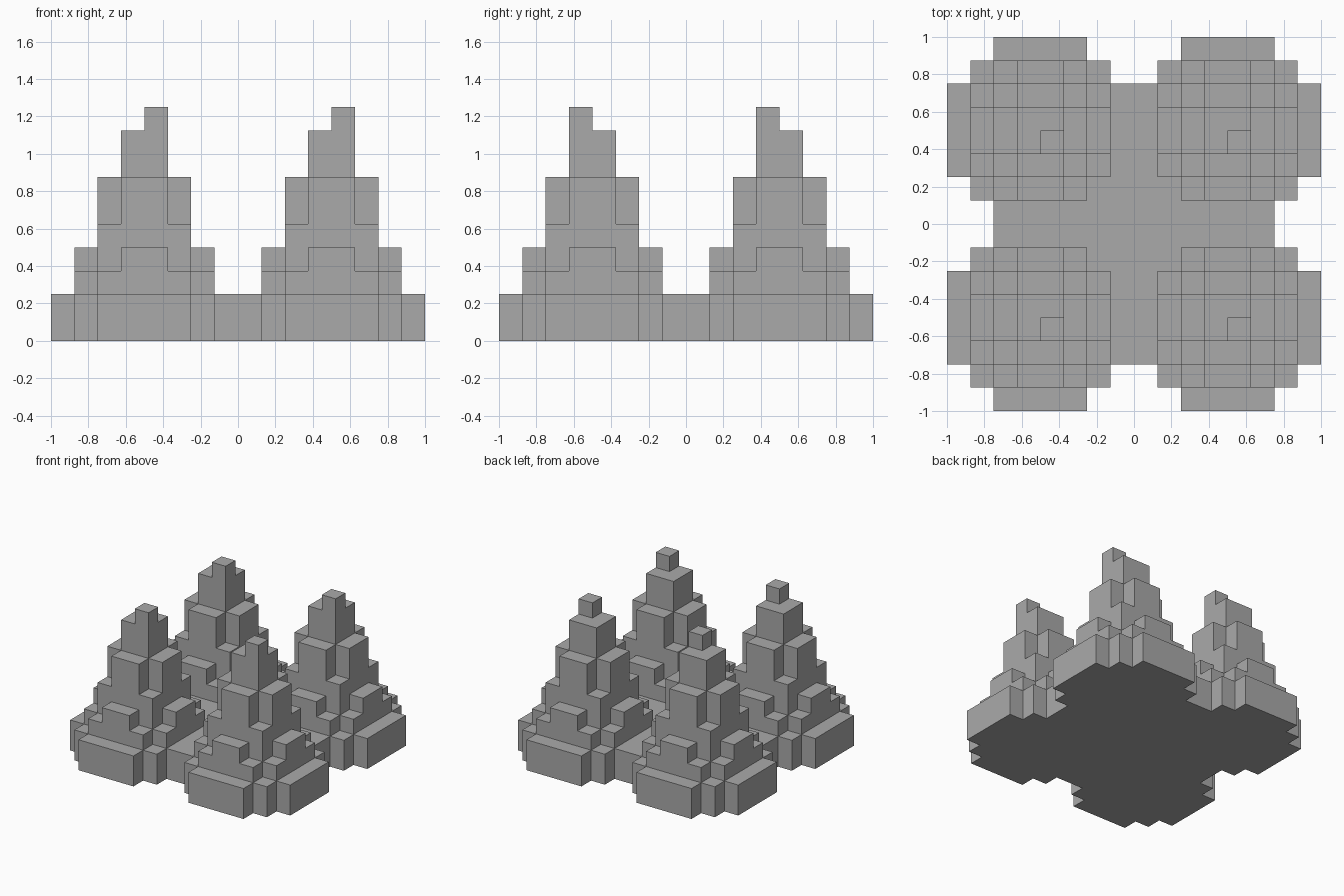
import bpy
import bmesh

cube = bpy.data.objects.get("Cube")
if cube:
    bpy.data.objects.remove(cube, do_unlink=True)

U = 0.125          # edge length of one building block
SLAB = 2           # slab height in blocks

stone = bpy.data.materials.new("grey_stone")
stone.use_nodes = True
GREY = (0.4, 0.4, 0.4, 1)
stone.diffuse_color = GREY
stone.node_tree.nodes["Principled BSDF"].inputs["Base Color"].default_value = GREY

# Tiers of one tower: half length, half width, top; each is laid along x and y
TIERS = [(4, 2, 2), (3, 3, 2), (3, 2, 3), (3, 1, 4), (2, 2, 5), (2, 1, 7), (1, 1, 9)]


def tower_height(i, j):
    """Height in blocks of the cell whose low corner is (i, j) from the tower axis."""
    if (i, j) == (0, -1):          # offset pinnacle
        return 10
    a, b = abs(i + 0.5), abs(j + 0.5)
    return max([top for long, wide, top in TIERS
                if (a < long and b < wide) or (a < wide and b < long)], default=0)


def block_surface(name, cells, bottom=False):
    """Outer skin of a set of unit blocks; faces turned to SKIP blocks stay open."""
    bm = bmesh.new()
    for cell in cells:
        for axis in range(3):
            for side in (0, 1):
                near = list(cell)
                near[axis] += 2 * side - 1
                if tuple(near) in solid:
                    continue
                u, v = (axis + 1) % 3, (axis + 2) % 3
                corners = []
                for du, dv in ((0, 0), (1, 0), (1, 1), (0, 1)):
                    p = list(cell)
                    p[axis] += side
                    p[u] += du
                    p[v] += dv
                    corners.append(bm.verts.new([c * U for c in p]))
                bm.faces.new(corners if side else corners[::-1])
    bmesh.ops.remove_doubles(bm, verts=bm.verts[:], dist=U / 100)
    mesh = bpy.data.meshes.new(name)
    bm.to_mesh(mesh)
    bm.free()
    mesh.materials.append(stone)
    obj = bpy.data.objects.new(name, mesh)
    bpy.context.collection.objects.link(obj)


# Ground slab: central square joined with the stepped feet of the towers
parts = {"ground_slab": {(x, y, z) for x in range(-6, 6) for y in range(-6, 6)
                         for z in range(SLAB)}}

# Four identical towers, with the same pinnacle direction
for side, cx in (("right", -4), ("left", 4)):
    for end, cy in (("front", -4), ("back", 4)):
        tower = parts.setdefault(f"{end}_{side}_tower", set())
        for i in range(-4, 4):
            for j in range(-4, 4):
                for z in range(tower_height(i, j)):
                    target = parts["ground_slab"] if z < SLAB else tower
                    target.add((cx + i, cy + j, z))

# Only outward faces are made, so the parts meet without hidden walls
solid = set().union(*parts.values())
for name, cells in parts.items():
    block_surface(name, sorted(cells))
